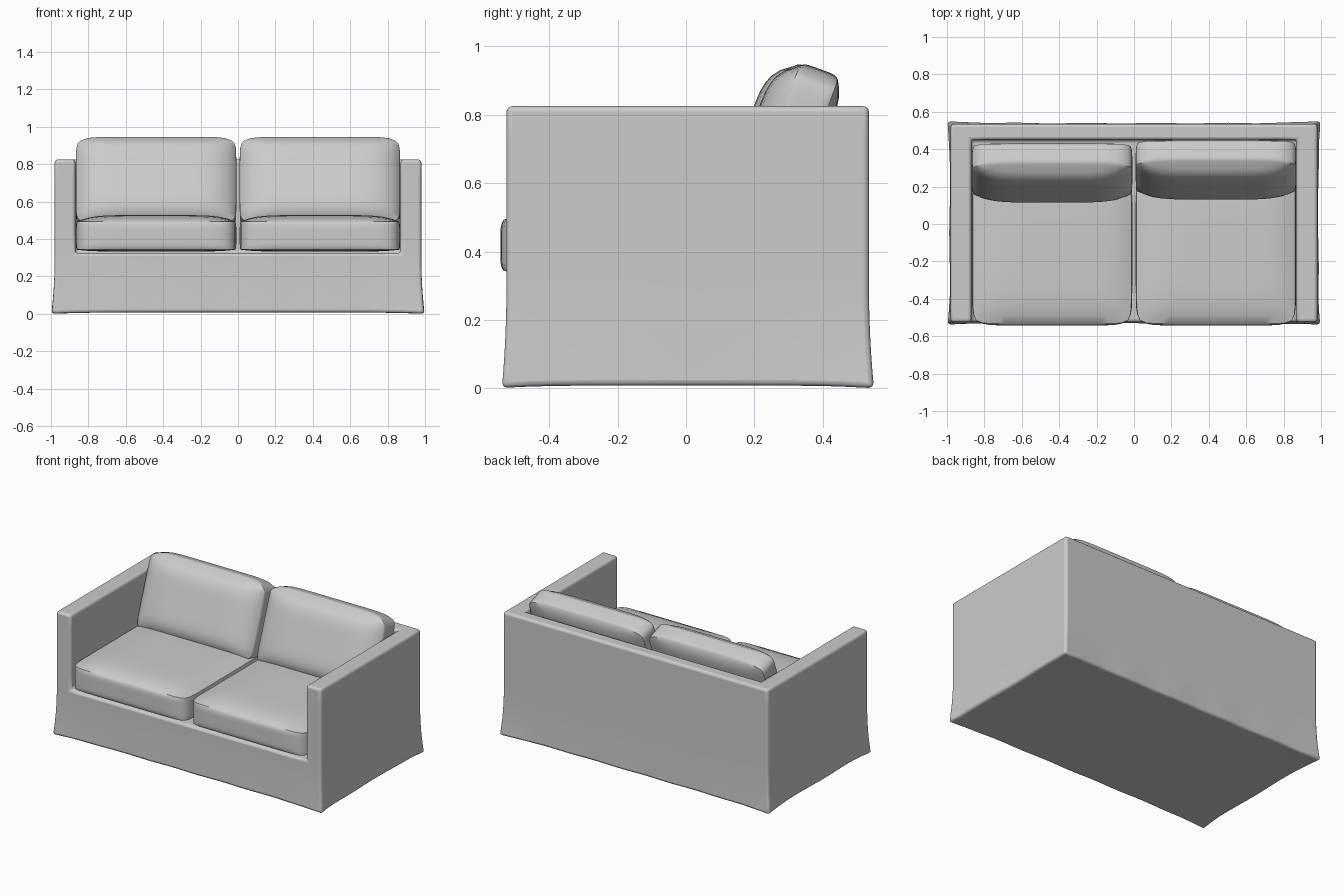
import bpy, bmesh, math

if "Cube" in bpy.data.objects:
    bpy.data.objects.remove(bpy.data.objects["Cube"], do_unlink=True)

# One fabric colour for everything
fabric = bpy.data.materials.new("light grey fabric")
fabric.use_nodes = True
GREY = (0.6, 0.6, 0.6, 1)
fabric.diffuse_color = GREY
fabric.node_tree.nodes["Principled BSDF"].inputs["Base Color"].default_value = GREY


def finish(bm, name, sharp_angle):
    """Turn a bmesh into a smooth-shaded object that keeps its seams sharp."""
    bmesh.ops.recalc_face_normals(bm, faces=bm.faces)
    mesh = bpy.data.meshes.new(name)
    bm.to_mesh(mesh)
    bm.free()
    mesh.materials.append(fabric)
    mesh.shade_smooth()
    mesh.set_sharp_from_angle(angle=math.radians(sharp_angle))
    obj = bpy.data.objects.new(name, mesh)
    bpy.context.collection.objects.link(obj)
    return obj


def steps(a, b, n):
    return [a + (b - a) * i / n for i in range(n)]


def sofa_frame():
    """Base, arms and back in one piece, built from the outer faces of a cell grid."""
    xs = [-0.98] + steps(-0.87, 0.87, 24) + [0.87, 0.98]
    ys = steps(-0.525, 0.45, 14) + [0.45, 0.535]
    zs = steps(0, 0.325, 6) + steps(0.325, 0.825, 5) + [0.825]
    nx, ny, nz = len(xs) - 1, len(ys) - 1, len(zs) - 1

    def solid(i, j, k):
        if not (0 <= i < nx and 0 <= j < ny and 0 <= k < nz):
            return False
        return i in (0, nx - 1) or j == ny - 1 or zs[k + 1] < 0.33

    bm = bmesh.new()
    verts = {}

    def vert(key):
        if key not in verts:
            verts[key] = bm.verts.new((xs[key[0]], ys[key[1]], zs[key[2]]))
        return verts[key]

    for i in range(nx):
        for j in range(ny):
            for k in range(nz):
                if not solid(i, j, k):
                    continue
                for axis in range(3):
                    for side in (0, 1):
                        near = [i, j, k]
                        near[axis] += 2 * side - 1
                        if solid(*near):
                            continue
                        quad = []
                        for a, b in ((0, 0), (1, 0), (1, 1), (0, 1)):
                            key = [i, j, k]
                            key[axis] += side
                            key[(axis + 1) % 3] += a
                            key[(axis + 2) % 3] += b
                            quad.append(vert(tuple(key)))
                        bm.faces.new(quad)

    # Loose skirt: flares at the hem, most at the corners, with faint ripples
    for v in bm.verts:
        x, y, z = v.co
        drop = max(0, 1 - z / 0.3) ** 2
        corner = abs(x / 0.98) ** 6 * abs(y / 0.535) ** 6
        ripple = 0.003 * math.sin(17 * x + 11 * y)
        flare = drop * (0.006 + 0.013 * corner + ripple * (1 - corner))
        if abs(x) > 0.97:
            v.co.x += math.copysign(flare, x)
        if y < -0.52 or y > 0.53:
            v.co.y += math.copysign(flare * 0.8, y)
        if z < 0.001:
            v.co.z += 0.008 * (1 - corner)

    obj = finish(bm, "sofa_frame", 50)
    bevel = obj.modifiers.new("soft edges", "BEVEL")
    bevel.width = 0.016
    bevel.segments = 3
    bevel.limit_method = "ANGLE"
    bevel.angle_limit = math.radians(45)


def cushion(name, size, centre, puff, rounding, lean=0):
    """Boxed cushion; puff holds the bulge of the (low, high) face on each axis."""
    bm = bmesh.new()
    bmesh.ops.create_cube(bm, size=2)
    bmesh.ops.subdivide_edges(bm, edges=bm.edges[:], cuts=19, use_grid_fill=True)
    for v in bm.verts:
        p = v.co.copy()
        for axis in range(3):
            a, b = p[(axis + 1) % 3], p[(axis + 2) % 3]
            v.co[axis] *= size[axis] / 2
            # Round the corners of the broad panel
            if axis != rounding:
                other = 3 - axis - rounding
                v.co[axis] -= math.copysign(0.018, p[axis]) * abs(p[axis]) ** 8 * abs(p[other]) ** 12
            # Puff each panel out between its seams
            if abs(p[axis]) > 0.999:
                low_high = puff[axis][0 if p[axis] < 0 else 1]
                v.co[axis] += math.copysign(low_high, p[axis]) * (1 - abs(a) ** 6) * (1 - abs(b) ** 6)
    obj = finish(bm, name, 40)
    obj.location = centre
    obj.rotation_euler.x = math.radians(-lean)


sofa_frame()

# A seat and a back cushion on each side
for side, word in ((1, "left"), (-1, "right")):
    cushion("seat_cushion_" + word, (0.848, 0.85, 0.15), (side * 0.438, -0.108, 0.418),
            ((0.005, 0.005), (0.01, 0), (0.01, 0.035)), 2)
    cushion("back_cushion_" + word, (0.846, 0.12, 0.49), (side * 0.438, 0.296 + side * 0.008, 0.692),
            ((0.006, 0.006), (0.07, 0.028), (0.01, 0.012)), 1, lean=20)
